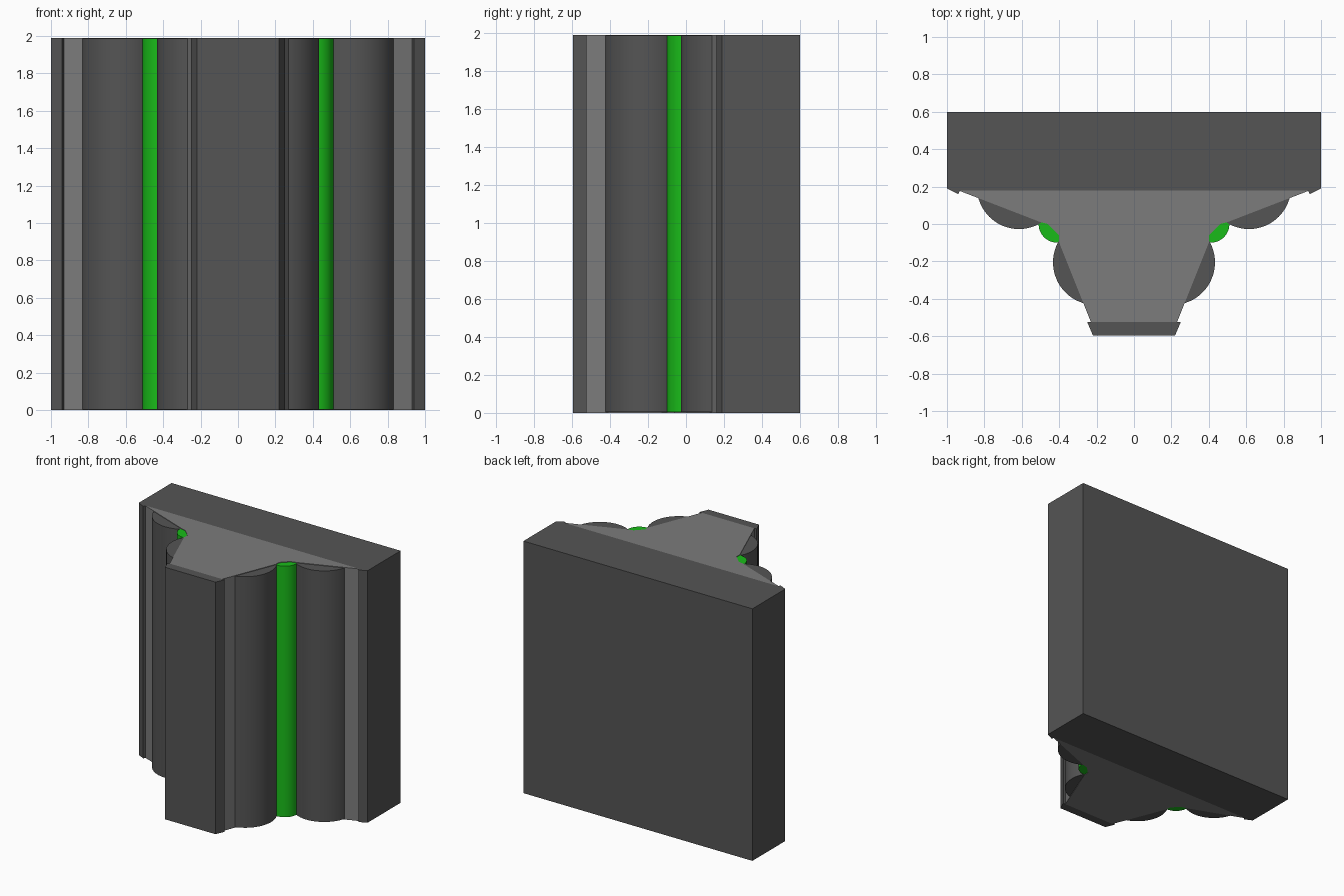
import bpy, bmesh

if "Cube" in bpy.data.objects:
    bpy.data.objects.remove(bpy.data.objects["Cube"])

H = 1.99

def material(name, rgb):
    m = bpy.data.materials.new(name)
    m.diffuse_color = (*rgb, 1)
    m.use_nodes = True
    m.node_tree.nodes["Principled BSDF"].inputs["Base Color"].default_value = m.diffuse_color
    return m

dark = material("dark_grey", (0.09, 0.09, 0.09))
light = material("light_grey", (0.2, 0.2, 0.2))
green = material("green", (0.01, 0.5, 0.01))

def prism(name, pts, mat):
    """Extrude a plan outline to the full height."""
    bm = bmesh.new()
    face = bm.faces.new([bm.verts.new((x, y, 0)) for x, y in pts])
    top = bmesh.ops.extrude_face_region(bm, geom=[face])["geom"]
    verts = [v for v in top if isinstance(v, bmesh.types.BMVert)]
    bmesh.ops.translate(bm, verts=verts, vec=(0, 0, H))
    bmesh.ops.recalc_face_normals(bm, faces=bm.faces)
    me = bpy.data.meshes.new(name)
    bm.to_mesh(me)
    bm.free()
    me.materials.append(mat)
    ob = bpy.data.objects.new(name, me)
    bpy.context.collection.objects.link(ob)
    return ob

def rod(name, x, y, r, mat):
    """Vertical rod, a hair shorter than the core."""
    bpy.ops.mesh.primitive_cylinder_add(vertices=64, radius=r, depth=H - 0.008,
                                        location=(x, y, H / 2))
    ob = bpy.context.object
    ob.name = name
    ob.data.materials.append(mat)
    bpy.ops.object.shade_smooth_by_angle()

def mirrored(half):
    return half + [(-x, y) for x, y in reversed(half)]

# Stepped, tapering core
prism("core", mirrored([(-0.94, 0.18), (-0.5, 0.01), (-0.46, 0.0),
                        (-0.4, -0.06), (-0.4, -0.1), (-0.23, -0.525)]), light)

# Back slab with small angled lips on its front corners
prism("back_slab", mirrored([(-1, 0.6), (-1, 0.19), (-0.94, 0.16), (-0.93, 0.18)]), dark)

# Flared front cap
prism("front_cap", mirrored([(-0.25, -0.525), (-0.22, -0.595)]), dark)

# Large and small rods set into both sides of the core
for side, s in (("left", -1), ("right", 1)):
    rod(side + "_outer_rod", s * 0.615, 0.198, 0.225, dark)
    rod(side + "_inner_rod", s * 0.205, -0.205, 0.228, dark)
    rod(side + "_green_rod", s * 0.41, 0.0, 0.1, green)
